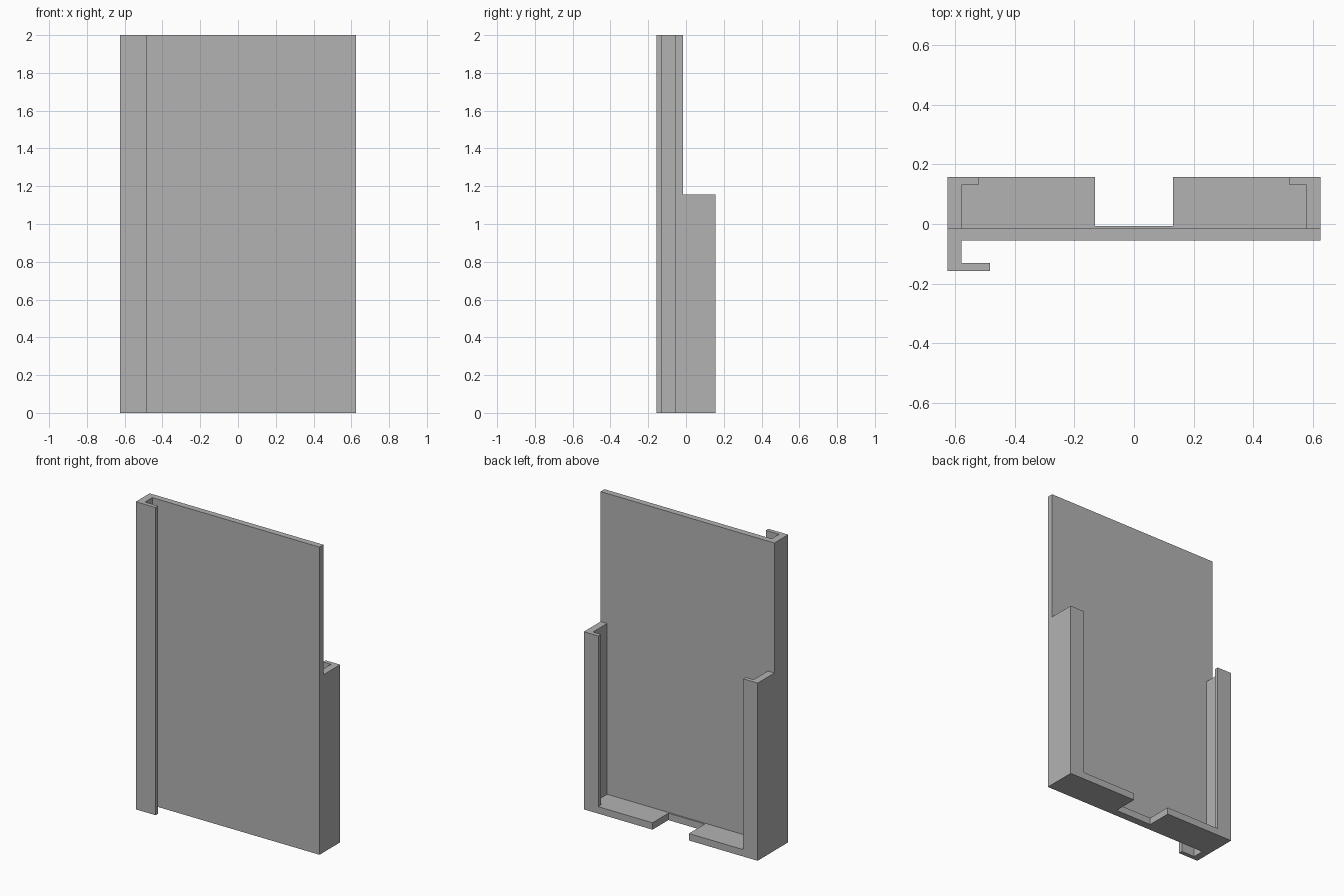
import bpy
import bmesh

cube = bpy.data.objects.get("Cube")
if cube:
    bpy.data.objects.remove(cube, do_unlink=True)

grey = bpy.data.materials.new("plain grey")
grey.use_nodes = True
GREY = (0.45, 0.45, 0.45, 1)
grey.diffuse_color = GREY
grey.node_tree.nodes["Principled BSDF"].inputs["Base Color"].default_value = GREY

# Shared dimensions
HALF_W, INNER = 0.625, 0.578
FRONT, BACK = -0.157, 0.157
PLATE_FRONT, PLATE_BACK = -0.055, -0.015
HEIGHT, WALL_TOP, FLOOR = 2.0, 1.155, 0.045


def extrude_profile(name, outline, z0, z1):
    """Extrude an xy outline upward from z0 to z1."""
    bm = bmesh.new()
    face = bm.faces.new([bm.verts.new((x, y, z0)) for x, y in outline])
    result = bmesh.ops.extrude_face_region(bm, geom=[face])
    top = [v for v in result["geom"] if isinstance(v, bmesh.types.BMVert)]
    bmesh.ops.translate(bm, verts=top, vec=(0, 0, z1 - z0))
    bmesh.ops.recalc_face_normals(bm, faces=bm.faces)
    mesh = bpy.data.meshes.new(name)
    bm.to_mesh(mesh)
    bm.free()
    mesh.materials.append(grey)
    obj = bpy.data.objects.new(name, mesh)
    bpy.context.collection.objects.link(obj)
    return obj


# Tall panel with the hooked front channel along its right edge
extrude_profile("panel_with_front_hook", [
    (HALF_W, PLATE_FRONT), (HALF_W, PLATE_BACK), (-HALF_W, PLATE_BACK),
    (-HALF_W, FRONT), (-0.483, FRONT), (-0.483, -0.13),
    (-INNER, -0.13), (-INNER, PLATE_FRONT)], 0, HEIGHT)

# Bottom ledge with a central notch
extrude_profile("bottom_ledge", [
    (-HALF_W, PLATE_BACK), (HALF_W, PLATE_BACK), (HALF_W, BACK),
    (0.131, BACK), (0.131, -0.006), (-0.131, -0.006),
    (-0.131, BACK), (-HALF_W, BACK)], 0, FLOOR)

# Mirrored side rails with inward lips
for side, sign in (("left", 1), ("right", -1)):
    rail = [(HALF_W, PLATE_BACK), (HALF_W, BACK), (0.521, BACK),
            (0.521, 0.13), (INNER, 0.13), (INNER, PLATE_BACK)]
    extrude_profile(side + "_rear_rail", [(sign * x, y) for x, y in rail],
                    FLOOR, WALL_TOP)
